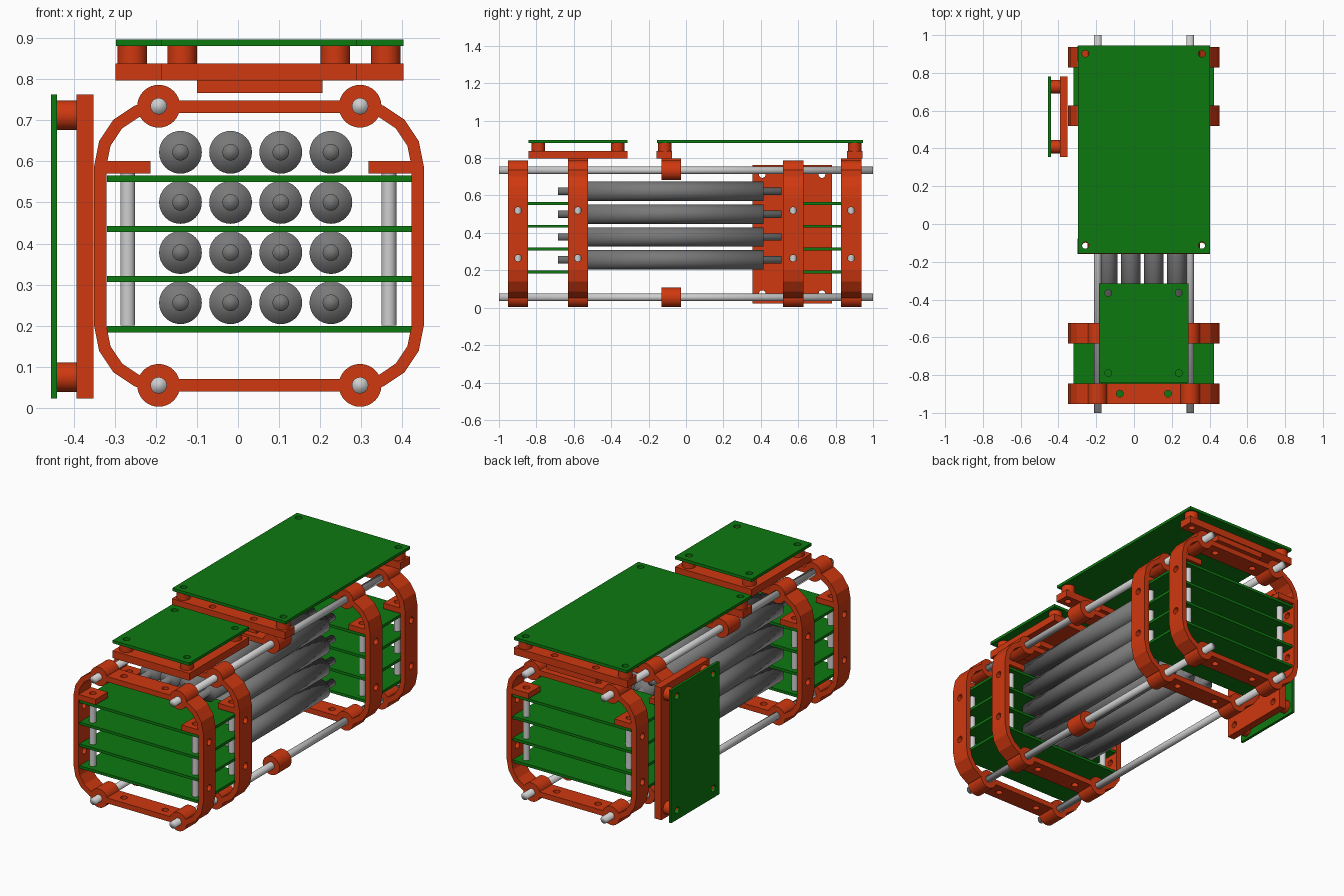
import bpy, bmesh, math
from mathutils import Matrix, Vector

if "Cube" in bpy.data.objects:
    bpy.data.objects.remove(bpy.data.objects["Cube"])


def material(name, rgb):
    m = bpy.data.materials.new(name)
    m.diffuse_color = (*rgb, 1)
    m.use_nodes = True
    m.node_tree.nodes["Principled BSDF"].inputs["Base Color"].default_value = m.diffuse_color
    return m


RED = material("orange_red_plastic", (0.63, 0.04, 0.005))
GREEN = material("board_green", (0.004, 0.19, 0.005))
STEEL = material("light_steel", (0.62, 0.62, 0.62))
GREY = material("cell_grey", (0.19, 0.19, 0.19))

ROT = {"X": Matrix.Rotation(math.pi / 2, 4, "Y"),
       "Y": Matrix.Rotation(-math.pi / 2, 4, "X"),
       "Z": Matrix.Identity(4)}


def finish(name, bm, mat, shade="flat"):
    bmesh.ops.recalc_face_normals(bm, faces=bm.faces)
    me = bpy.data.meshes.new(name)
    bm.to_mesh(me)
    bm.free()
    me.materials.append(mat)
    ob = bpy.data.objects.new(name, me)
    bpy.context.collection.objects.link(ob)
    if shade == "smooth":
        for p in me.polygons:
            p.use_smooth = True
    elif shade == "angle":
        activate(ob)
        bpy.ops.object.shade_smooth_by_angle(angle=math.radians(35))
    return ob


def activate(ob):
    bpy.ops.object.select_all(action="DESELECT")
    ob.select_set(True)
    bpy.context.view_layer.objects.active = ob


def add_cyl(bm, centre, axis, r, length, segs=24):
    bmesh.ops.create_cone(bm, cap_ends=True, segments=segs, radius1=r, radius2=r, depth=length,
                          matrix=Matrix.Translation(centre) @ ROT[axis])


def cyl(name, centre, axis, r, length, mat, shade="angle", segs=32):
    bm = bmesh.new()
    add_cyl(bm, centre, axis, r, length, segs)
    return finish(name, bm, mat, shade)


def box(name, x, y, z, mat):
    bm = bmesh.new()
    mid = Vector(((x[0] + x[1]) / 2, (y[0] + y[1]) / 2, (z[0] + z[1]) / 2))
    size = (x[1] - x[0], y[1] - y[0], z[1] - z[0])
    bmesh.ops.create_cube(bm, size=1, matrix=Matrix.Translation(mid) @ Matrix.Diagonal((*size, 1)))
    return finish(name, bm, mat)


def drill(ob, centres, axis, r=0.018, depth=0.12):
    """Cut round holes through an object."""
    bm = bmesh.new()
    for c in centres:
        add_cyl(bm, c, axis, r, depth)
    cutter = finish("hole_cutter", bm, ob.data.materials[0])
    cutter.hide_render = True
    mod = ob.modifiers.new("holes", "BOOLEAN")
    mod.object, mod.operation, mod.solver = cutter, "DIFFERENCE", "EXACT"
    activate(ob)
    bpy.ops.object.modifier_apply(modifier=mod.name)
    bpy.data.objects.remove(cutter)


def post(name, centre, axis, length):
    """Hollow spacer post."""
    bm = bmesh.new()
    n, rings = 28, []
    for r, h in ((0.036, -0.5), (0.036, 0.5), (0.018, 0.5), (0.018, -0.5)):
        rings.append([bm.verts.new((r * math.cos(math.tau * i / n), r * math.sin(math.tau * i / n), h * length))
                      for i in range(n)])
    for k in range(4):
        a, b = rings[k], rings[(k + 1) % 4]
        for i in range(n):
            bm.faces.new((a[i], a[(i + 1) % n], b[(i + 1) % n], b[i]))
    bm.transform(Matrix.Translation(centre) @ ROT[axis])
    finish(name, bm, RED, "angle")


def outline(x0, x1, z0, z1, r, segs=4):
    pts = []
    for cx, cz, start in ((x1 - r, z1 - r, 0), (x0 + r, z1 - r, 90), (x0 + r, z0 + r, 180), (x1 - r, z0 + r, 270)):
        for i in range(segs + 1):
            a = math.radians(start + 90 * i / segs)
            pts.append((cx + r * math.cos(a), cz + r * math.sin(a)))
    return pts


def ring(name, y0, y1):
    outer = outline(-0.35, 0.452, 0.04, 0.748, 0.16)
    inner = outline(-0.32, 0.422, 0.07, 0.718, 0.13)
    bm = bmesh.new()
    loops = [[bm.verts.new((x, y, z)) for x, z in p]
             for p, y in ((outer, y0), (outer, y1), (inner, y1), (inner, y0))]
    n = len(outer)
    for k in range(4):
        a, b = loops[k], loops[(k + 1) % 4]
        for i in range(n):
            bm.faces.new((a[i], a[(i + 1) % n], b[(i + 1) % n], b[i]))
    return finish(name, bm, RED)


ROD_X, ROD_Z = (-0.193, 0.297), (0.055, 0.734)
POST_X = (-0.268, 0.367)
BAR_HOLES = (-0.075, 0.18)

# Four long rods
for x in ROD_X:
    for z in ROD_Z:
        cyl("long_rod", (x, 0, z), "Y", 0.02, 2, STEEL, "smooth")

# Four ring frames with bosses, tabs and standoffs
for y0 in (-0.952, -0.632, 0.519, 0.829):
    y1, yc = y0 + 0.108, y0 + 0.054
    fr = ring("ring_frame", y0, y1)
    drill(fr, [(x, yc, z) for x in (-0.335, 0.437) for z in (0.265, 0.52)], "X")
    drill(fr, [(x, yc, z) for x in BAR_HOLES for z in (0.055, 0.733)], "Z")
    for x in ROD_X:
        for z in ROD_Z:
            cyl("frame_boss", (x, yc, z), "Y", 0.052, 0.108, RED)
    for x, xs in zip(POST_X, ((-0.335, -0.213), (0.318, 0.437))):
        tab = box("clamp_tab", xs, (y0, y1), (0.57, 0.601), RED)
        drill(tab, [(x, yc, 0.585)], "Z")
        cyl("board_standoff", (x, yc, 0.385), "Z", 0.018, 0.37, STEEL)

# Stacked circuit boards at both ends
for ys in ((-0.942, -0.534), (0.529, 0.927)):
    for z in (0.184, 0.306, 0.428, 0.55):
        box("stack_board", (-0.319, 0.423), ys, (z, z + 0.015), GREEN)

# Sixteen battery cells with thin terminals
for x in (-0.14, -0.018, 0.104, 0.226):
    for z in (0.256, 0.378, 0.5, 0.622):
        cyl("battery_cell", (x, -0.0875, z), "Y", 0.052, 1.005, GREY, "smooth")
        cyl("cell_terminal", (x, -0.0875, z), "Y", 0.02, 1.195, GREY, "smooth")

# Collars midway along three rods, with a bridge between the top two
for x, z in ((ROD_X[0], ROD_Z[1]), (ROD_X[1], ROD_Z[1]), (ROD_X[1], ROD_Z[0])):
    cyl("rod_collar", (x, -0.079, z), "Y", 0.052, 0.106, RED)
box("collar_bridge", (ROD_X[0], ROD_X[1]), (-0.132, -0.026), (0.718, 0.748), RED)

# Pads under the top mounts
for ys in ((-0.132, -0.026), (-0.632, -0.524), (0.829, 0.937)):
    box("mount_pad", (-0.1, 0.205), ys, (0.766, 0.798), RED)


def top_board(name, xs, ys, px, py):
    b = box(name, xs, ys, (0.88, 0.896), GREEN)
    drill(b, [(x, y, 0.888) for x in px for y in py], "Z")
    for x in px:
        for y in py:
            post(name + "_post", (x, y, 0.859), "Z", 0.043)


# Large top board on two crossbars
BIG_X = (-0.257, 0.359)
top_board("large_top_board", (-0.297, 0.402), (-0.155, 0.945), BIG_X, (-0.113, 0.902))
for y in (-0.117, 0.902):
    bar = box("crossbar", (-0.298, 0.402), (y - 0.041, y + 0.041), (0.797, 0.838), RED)
    drill(bar, [(x, y, 0.818) for x in BIG_X + BAR_HOLES], "Z")

# Small top board on a base plate
SMALL = ((-0.136, 0.237), (-0.789, -0.365))
top_board("small_top_board", (-0.186, 0.288), (-0.841, -0.314), *SMALL)
base = box("small_base_plate", (-0.186, 0.288), (-0.841, -0.314), (0.797, 0.838), RED)
drill(base, [(x, y, 0.818) for x in SMALL[0] for y in SMALL[1]], "Z")

# Side board on a base plate
side_holes = [(y, z) for y in (0.408, 0.727) for z in (0.075, 0.712)]
plate = box("side_base_plate", (-0.393, -0.351), (0.356, 0.78), (0.023, 0.763), RED)
drill(plate, [(-0.372, y, z) for y, z in side_holes], "X")
board = box("side_board", (-0.455, -0.44), (0.356, 0.78), (0.023, 0.763), GREEN)
drill(board, [(-0.448, y, z) for y, z in side_holes], "X")
for y, z in side_holes:
    post("side_board_post", (-0.4165, y, z), "X", 0.047)
